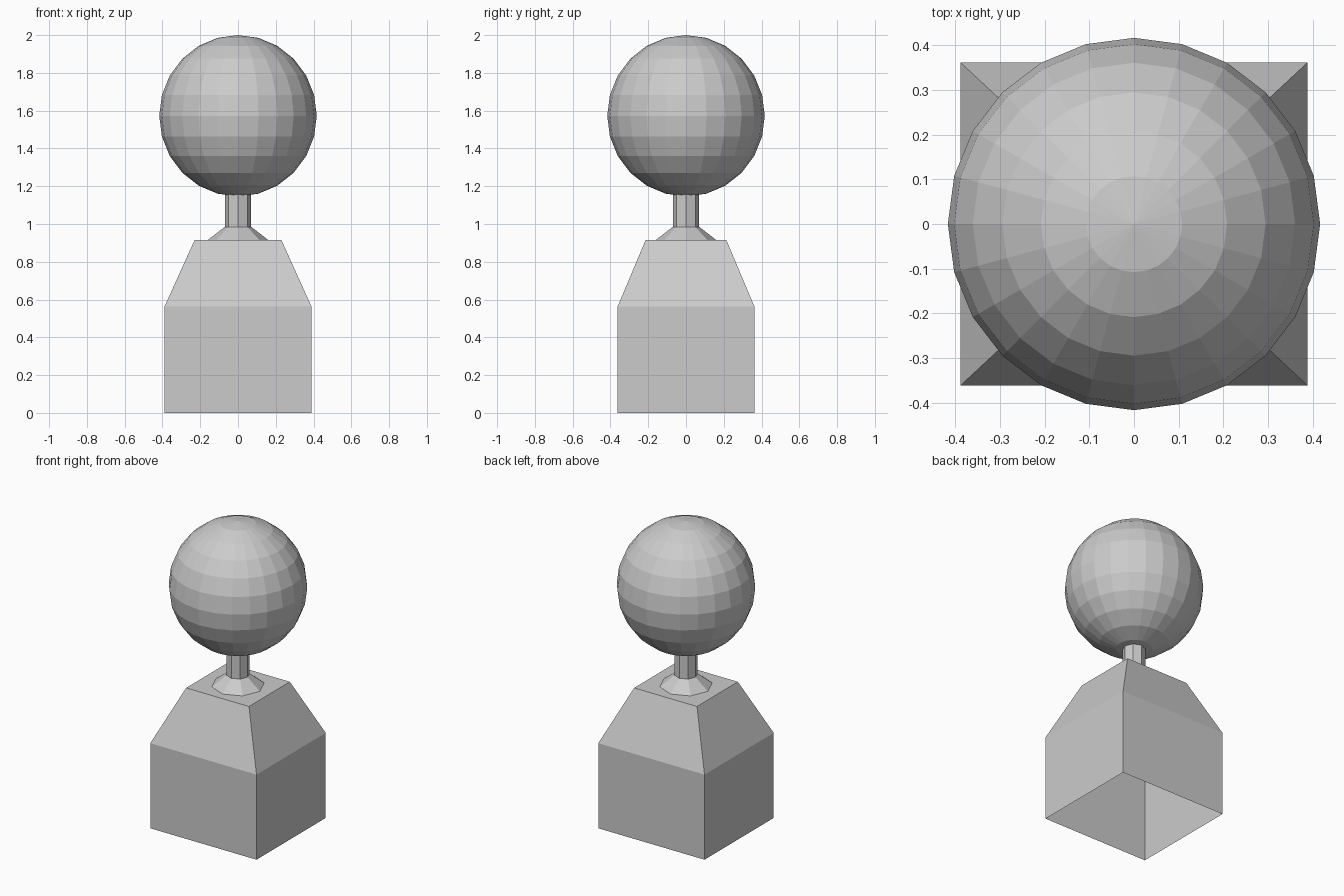
import bpy, bmesh, math

cube = bpy.data.objects.get("Cube")
if cube:
    bpy.data.objects.remove(cube, do_unlink=True)

# Single plain grey
grey = bpy.data.materials.new("plain_grey")
grey.use_nodes = True
colour = (0.6, 0.6, 0.6, 1)
grey.diffuse_color = colour
bsdf = next(n for n in grey.node_tree.nodes if n.type == 'BSDF_PRINCIPLED')
bsdf.inputs["Base Color"].default_value = colour


def add_object(name, bm):
    bmesh.ops.recalc_face_normals(bm, faces=bm.faces)
    mesh = bpy.data.meshes.new(name)
    bm.to_mesh(mesh)
    bm.free()
    mesh.materials.append(grey)
    obj = bpy.data.objects.new(name, mesh)
    bpy.context.collection.objects.link(obj)
    return obj


def loft(name, rings, cap_top=True):
    """Join rings of points, listed bottom to top, leaving the bottom open."""
    bm = bmesh.new()
    loops = [[bm.verts.new(p) for p in ring] for ring in rings]
    n = len(loops[0])
    for low, high in zip(loops, loops[1:]):
        for i in range(n):
            j = (i + 1) % n
            bm.faces.new((low[i], low[j], high[j], high[i]))
    if cap_top:
        bm.faces.new(loops[-1])
    return add_object(name, bm)


def rectangle(hx, hy, z):
    return [(sx * hx, sy * hy, z) for sx, sy in ((-1, -1), (1, -1), (1, 1), (-1, 1))]


def octagon(r, z):
    return [(r * math.cos(k * math.pi / 4), r * math.sin(k * math.pi / 4), z)
            for k in range(8)]


# Hollow box with tapered shoulders, open underneath
loft("base_block", [rectangle(0.389, 0.362, 0),
                    rectangle(0.389, 0.362, 0.563),
                    rectangle(0.23, 0.214, 0.915)])

# Flared foot and octagonal neck
loft("neck", [octagon(0.16, 0.915), octagon(0.07, 0.985), octagon(0.07, 1.17)],
     cap_top=False)

# Faceted ball
bm = bmesh.new()
bmesh.ops.create_uvsphere(bm, u_segments=24, v_segments=12, radius=1)
bmesh.ops.scale(bm, vec=(0.417, 0.417, 0.427), verts=bm.verts)
bmesh.ops.translate(bm, vec=(0, 0, 1.573), verts=bm.verts)
add_object("ball", bm)
